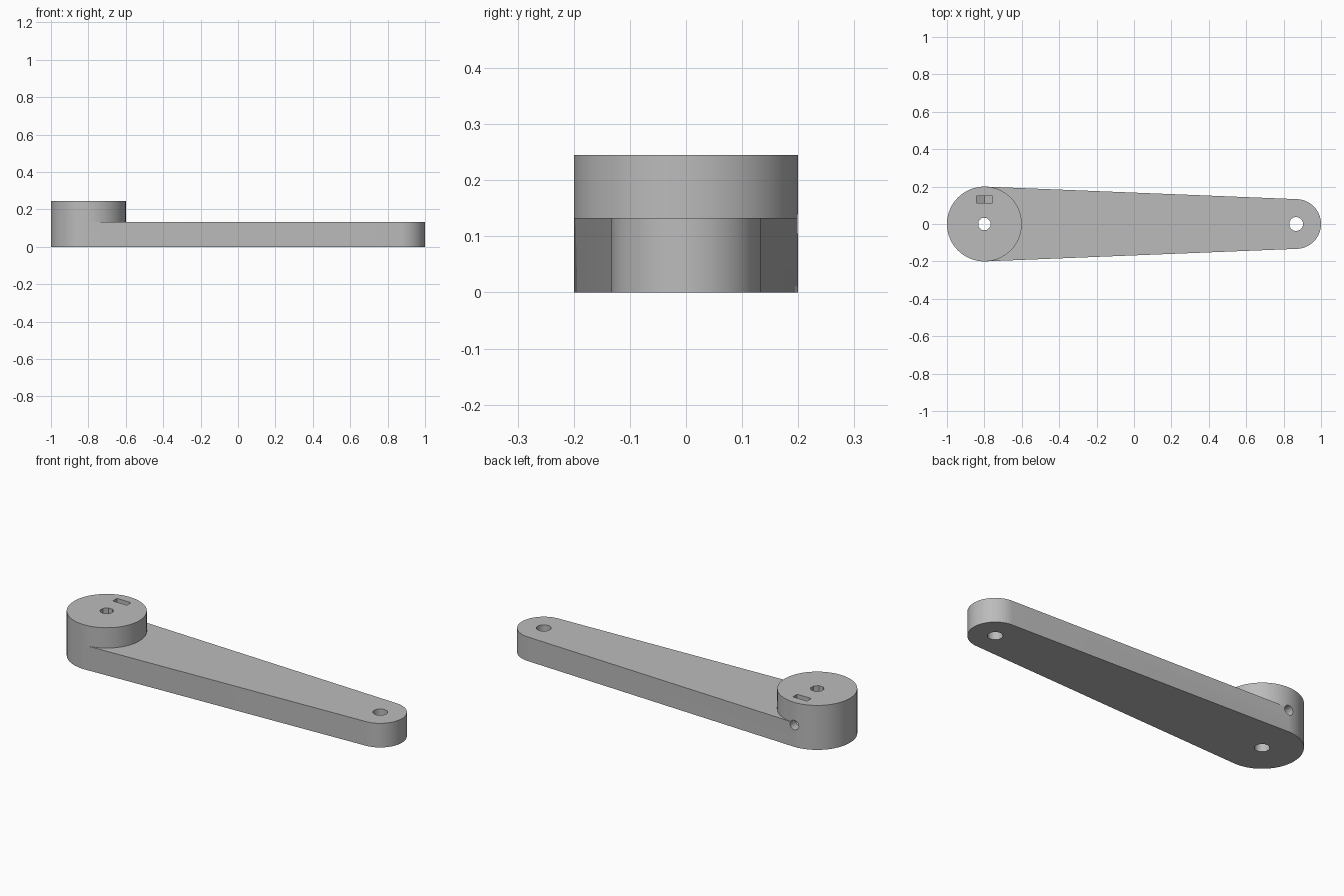
import bpy
import bmesh
from math import sin, cos, pi, radians

cube = bpy.data.objects.get("Cube")
if cube:
    bpy.data.objects.remove(cube, do_unlink=True)

# Key dimensions
HUB_X, HUB_R, HUB_H = -0.8, 0.2, 0.245
TIP_X, TIP_R, ARM_H = 0.867, 0.133, 0.133
SCREW_Z = 0.12

grey = bpy.data.materials.new("plain grey")
grey.use_nodes = True
grey.diffuse_color = (0.5, 0.5, 0.5, 1)
grey.node_tree.nodes["Principled BSDF"].inputs["Base Color"].default_value = (0.5, 0.5, 0.5, 1)


def prism(name, points, depth):
    """Extrude a closed outline of 3D points along a depth vector."""
    bm = bmesh.new()
    face = bm.faces.new([bm.verts.new(p) for p in points])
    moved = bmesh.ops.extrude_face_region(bm, geom=[face])["geom"]
    verts = [v for v in moved if isinstance(v, bmesh.types.BMVert)]
    bmesh.ops.translate(bm, verts=verts, vec=depth)
    bmesh.ops.recalc_face_normals(bm, faces=bm.faces)
    mesh = bpy.data.meshes.new(name)
    bm.to_mesh(mesh)
    bm.free()
    mesh.materials.append(grey)
    obj = bpy.data.objects.new(name, mesh)
    bpy.context.collection.objects.link(obj)
    return obj


def ring(x, r, n, turn=0.0):
    return [(x + r * cos(turn + 2 * pi * i / n), r * sin(turn + 2 * pi * i / n)) for i in range(n)]


def post(name, outline, z0, z1):
    return prism(name, [(x, y, z0) for x, y in outline], (0, 0, z1 - z0))


def wall_post(name, outline, y0, y1):
    """Outline lies in the x/z plane, around the set screw axis."""
    return prism(name, [(x, y0, SCREW_Z + z) for x, z in outline], (0, y1 - y0, 0))


# Hub and tapered arm with a rounded tip
crank = post("crank_arm", ring(HUB_X, HUB_R, 64), 0, HUB_H)
tip = [(TIP_X + TIP_R * sin(pi * i / 32), -TIP_R * cos(pi * i / 32)) for i in range(33)]
arm = post("arm", [(HUB_X, -HUB_R)] + tip + [(HUB_X, HUB_R)], 0, ARM_H)

# Tip hole, stepped shaft bore, set screw hole
cutters = [
    post("tip_hole", ring(TIP_X, 0.037, 32), -0.1, 0.4),
    post("lower_bore", ring(HUB_X, 0.037, 32), -0.1, ARM_H),
    post("upper_bore", ring(HUB_X, 0.035, 8, pi / 8), 0.1, 0.4),
    wall_post("screw_hole", ring(HUB_X, 0.026, 24), 0, 0.3),
]
# Nut slot, open at the top with a pointed floor
W = 0.043
slot = [(HUB_X - W, 0.3), (HUB_X - W, -0.025), (HUB_X, -0.05), (HUB_X + W, -0.025), (HUB_X + W, 0.3)]
cutters.append(wall_post("nut_slot", slot, 0.113, 0.15))

# Combine the solids, then bake the result
for tool in [arm] + cutters:
    tool.hide_render = True
    mod = crank.modifiers.new(tool.name, 'BOOLEAN')
    mod.operation = 'UNION' if tool is arm else 'DIFFERENCE'
    mod.solver = 'EXACT'
    mod.object = tool
bpy.context.view_layer.update()
graph = bpy.context.evaluated_depsgraph_get()
baked = bpy.data.meshes.new_from_object(crank.evaluated_get(graph))
crank.modifiers.clear()
crank.data = baked
for tool in [arm] + cutters:
    bpy.data.objects.remove(tool, do_unlink=True)

# Smooth round walls, crisp rims
bpy.ops.object.select_all(action='DESELECT')
crank.select_set(True)
bpy.context.view_layer.objects.active = crank
bpy.ops.object.shade_smooth_by_angle(angle=radians(30))
